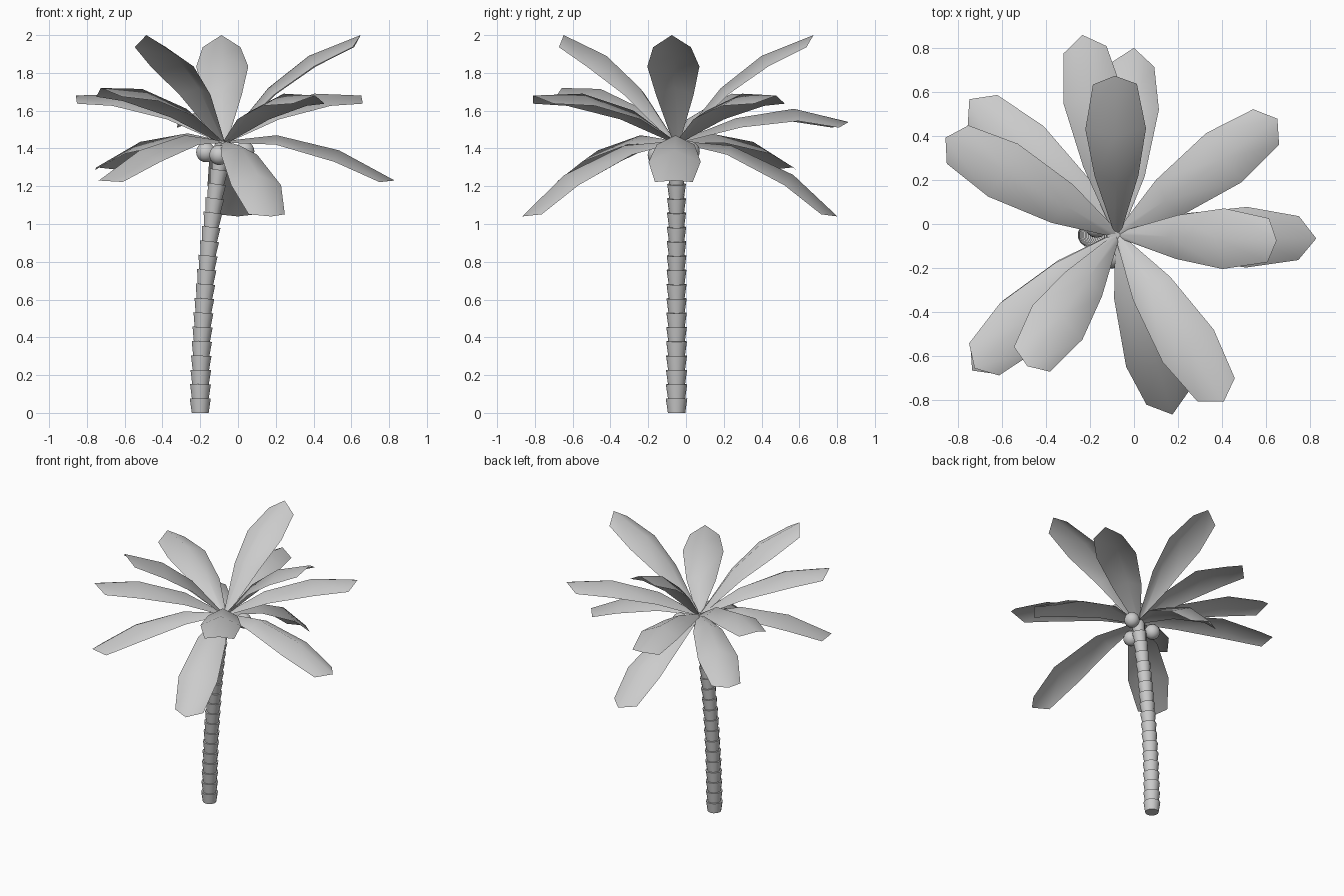
import bpy, bmesh, math
from mathutils import Vector, Matrix

if "Cube" in bpy.data.objects:
    bpy.data.objects.remove(bpy.data.objects["Cube"])

CROWN = Vector((-0.075, -0.05, 1.44))


def finish(name, bm, angle=40):
    me = bpy.data.meshes.new(name)
    bm.to_mesh(me)
    bm.free()
    ob = bpy.data.objects.new(name, me)
    bpy.context.collection.objects.link(ob)
    bpy.ops.object.select_all(action='DESELECT')
    ob.select_set(True)
    bpy.context.view_layer.objects.active = ob
    bpy.ops.object.shade_smooth_by_angle(angle=math.radians(angle))
    return ob


# Trunk: stacked cups flaring upward along a gently leaning curve
def trunk_point(z):
    return Vector((-0.20 + 0.06 * z * z, -0.05, z))


bm = bmesh.new()
count, step = 19, 0.0757
for i in range(count):
    z0, z1 = i * step, (i + 1) * step
    a, b = trunk_point(z0), trunk_point(z1)
    t = i / (count - 1)
    r_top = 0.057 - 0.009 * t
    r_bot = 0.046 - 0.008 * t
    rot = Vector((0, 0, 1)).rotation_difference(b - a).to_matrix().to_4x4()
    if i == 0:
        rot = Matrix.Identity(4)
    bmesh.ops.create_cone(bm, cap_ends=True, segments=14, radius1=r_bot,
                          radius2=r_top, depth=(b - a).length if i else step,
                          matrix=Matrix.Translation((a + b) / 2) @ rot)
finish("trunk", bm)

# Coconuts under the crown
for i, c in enumerate([(0.035, 0.02, 1.385), (-0.17, -0.01, 1.38),
                       (-0.10, -0.15, 1.365)]):
    bm = bmesh.new()
    bmesh.ops.create_uvsphere(bm, u_segments=14, v_segments=10, radius=0.053,
                              matrix=Matrix.Translation(c))
    finish(f"coconut_{i + 1}", bm, 60)


# Frond: a folded leaf whose midrib follows (distance, height) points
def frond(name, azimuth, ribs):
    pts = [Vector((0.01, 0))] + [Vector((r, z - CROWN.z)) for r, z in ribs]
    tip = pts[-1]
    pts[-1] = pts[-2].lerp(tip, 0.8)
    widths = [0.018, 0.10, 0.138, 0.10]
    droops = [0.01, 0.05, 0.065, 0.045]
    rot = Matrix.Rotation(math.radians(azimuth), 3, 'Z')
    bm = bmesh.new()

    def vert(p, side):
        return bm.verts.new(CROWN + rot @ Vector((p.x, side, p.y)))

    rows = []
    for i, p in enumerate(pts):
        d = (pts[min(i + 1, 3)] - pts[max(i - 1, 0)]).normalized()
        edge = p + Vector((d.y, -d.x)) * droops[i]
        mid = tip if i == 3 else p
        rows.append([vert(edge, widths[i]), vert(mid, 0), vert(edge, -widths[i])])
    for lo, hi in zip(rows, rows[1:]):
        for k in range(2):
            bm.faces.new((lo[k], lo[k + 1], hi[k + 1], hi[k]))
    bmesh.ops.recalc_face_normals(bm, faces=bm.faces)
    if sum(f.normal.z for f in bm.faces) < 0:
        bmesh.ops.reverse_faces(bm, faces=bm.faces)
    finish(name, bm, 60)


# Three tiers of fronds
upper = [(0.235, 1.72), (0.45, 1.89), (0.725, 2.0)]
middle = [(0.27, 1.60), (0.59, 1.69), (0.90, 1.68)]
middle_high = [(0.27, 1.61), (0.59, 1.715), (0.89, 1.72)]
middle_low = [(0.32, 1.56), (0.63, 1.61), (0.925, 1.54)]
low = [(0.28, 1.47), (0.61, 1.39), (0.905, 1.23)]
low_high = [(0.26, 1.48), (0.60, 1.435), (0.915, 1.30)]
low_steep = [(0.29, 1.415), (0.62, 1.26), (0.855, 1.04)]

layout = {
    "upper_frond": [(-2, upper), (91, upper), (235.5, upper)],
    "middle_frond": [(36, middle), (100, middle_low), (150.5, middle),
                     (223, middle_high), (-57.5, middle)],
    "lower_frond": [(-1, low), (85, low_steep), (137.5, low_high),
                    (223, low), (-73, low_steep)],
}
for name, items in layout.items():
    for i, (az, ribs) in enumerate(items):
        frond(f"{name}_{i + 1}", az, ribs)
